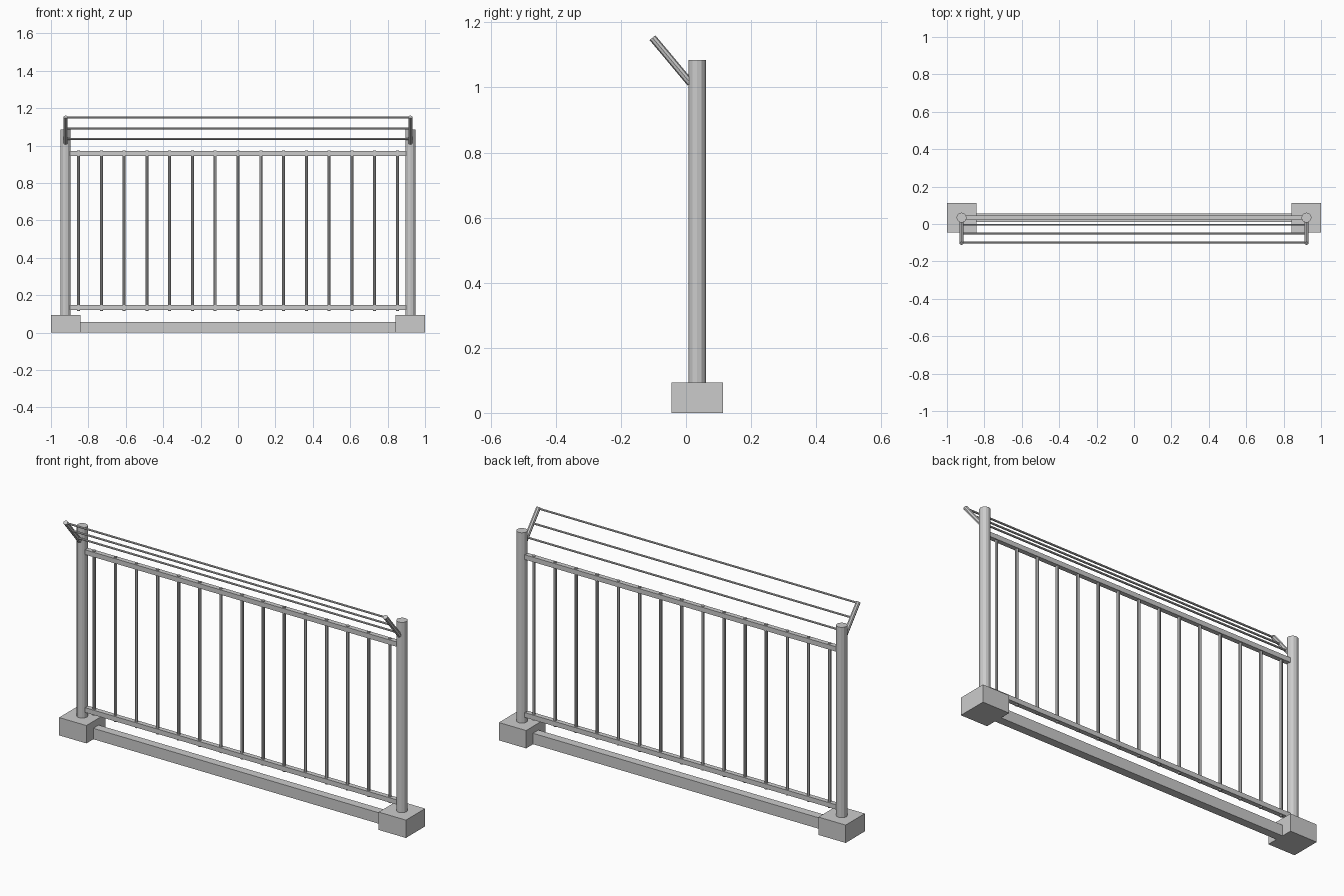
import bpy
from mathutils import Vector

if "Cube" in bpy.data.objects:
    bpy.data.objects.remove(bpy.data.objects["Cube"])

Y = 0.034        # centre line of posts, rails and base
POST_X = 0.922


def box(name, lo, hi):
    lo, hi = Vector(lo), Vector(hi)
    bpy.ops.mesh.primitive_cube_add(size=1, location=(lo + hi) / 2)
    ob = bpy.context.object
    ob.name = name
    ob.scale = hi - lo
    bpy.ops.object.transform_apply(location=False, rotation=False, scale=True)
    return ob


def rod(name, a, b, radius, sides):
    a, b = Vector(a), Vector(b)
    d = b - a
    bpy.ops.mesh.primitive_cylinder_add(vertices=sides, radius=radius, depth=d.length,
                                        location=(a + b) / 2)
    ob = bpy.context.object
    ob.name = name
    ob.rotation_euler = d.to_track_quat('Z', 'Y').to_euler()
    return ob


# Footings, posts and slanted arms at both ends
for side, s in (("left", -1), ("right", 1)):
    x0, x1 = sorted((s * 0.843, s * 1.0))
    box(f"{side}_footing", (x0, Y - 0.079, 0), (x1, Y + 0.079, 0.093))
    rod(f"{side}_post", (s * POST_X, Y, 0.08), (s * POST_X, Y, 1.085), 0.027, 12)
    rod(f"{side}_arm", (s * POST_X, 0.014, 1.013), (s * POST_X, -0.103, 1.153), 0.0115, 8)

# Kerb between the footings
box("base_kerb", (-0.843, Y - 0.022, 0), (0.843, Y + 0.022, 0.057))

# Horizontal rails
for name, z in (("bottom_rail", 0.134), ("top_rail", 0.957)):
    box(name, (-0.905, Y - 0.0125, z - 0.0125), (0.905, Y + 0.0125, z + 0.0125))

# Vertical bars
for i in range(15):
    x = (i - 7) * 0.1218
    rod(f"bar_{i + 1}", (x, Y, 0.115), (x, Y, 0.974), 0.008, 8)

# Wires strung between the arms
for i, (y, z) in enumerate(((-0.099, 1.149), (-0.051, 1.091), (-0.004, 1.035))):
    rod(f"wire_{i + 1}", (-POST_X, y, z), (POST_X, y, z), 0.005, 8)
